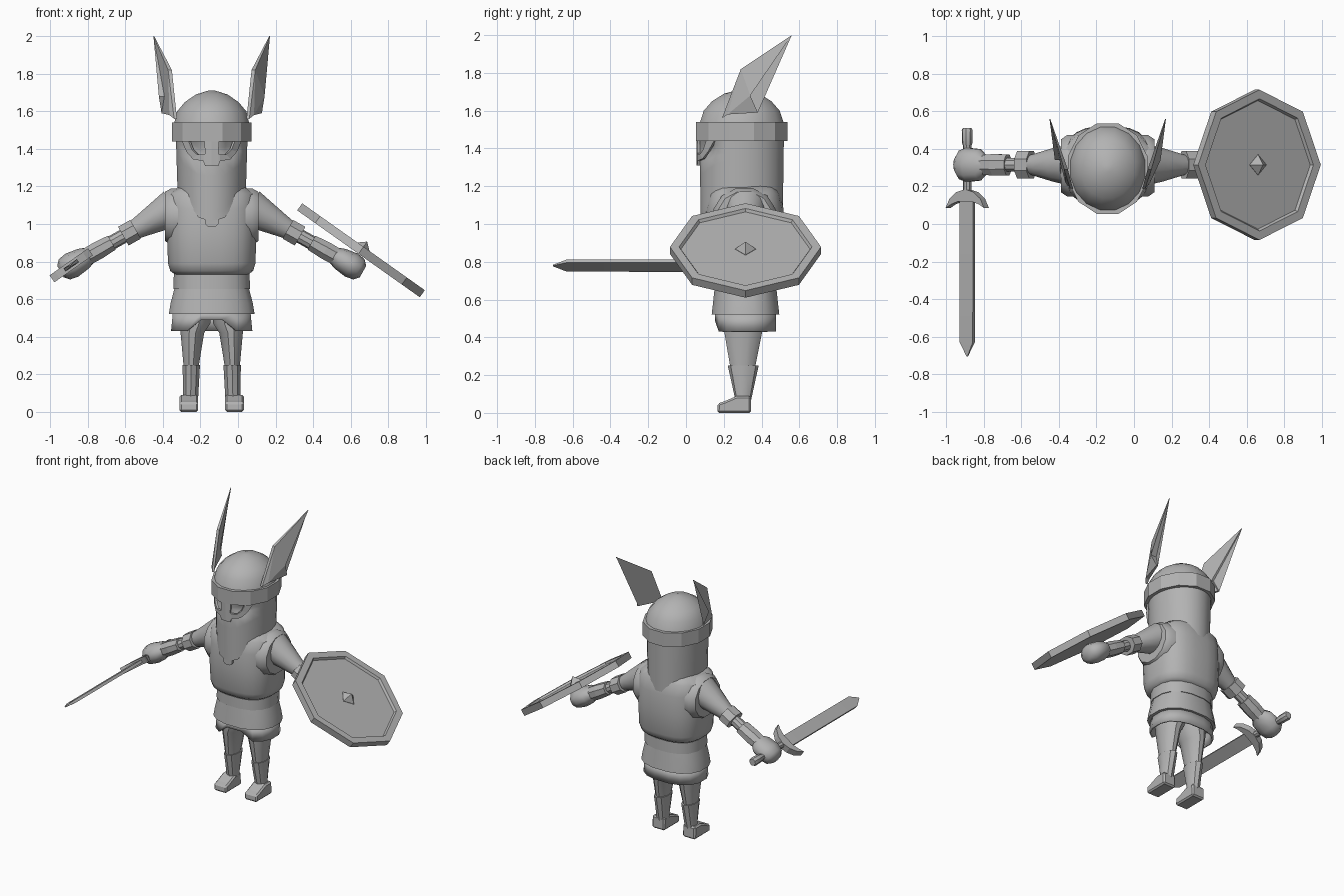
import bpy, bmesh, math
from mathutils import Vector

if "Cube" in bpy.data.objects:
    bpy.data.objects.remove(bpy.data.objects["Cube"], do_unlink=True)

grey = bpy.data.materials.new("plain grey")
grey.use_nodes = True
GREY = (0.45, 0.45, 0.45, 1)
grey.diffuse_color = GREY
grey.node_tree.nodes["Principled BSDF"].inputs["Base Color"].default_value = GREY

CX, CY = -0.14, 0.31
X, Y, Z = Vector((1, 0, 0)), Vector((0, 1, 0)), Vector((0, 0, 1))


def finish(name, bm, angle=35):
    bmesh.ops.remove_doubles(bm, verts=bm.verts, dist=0.0005)
    bmesh.ops.recalc_face_normals(bm, faces=bm.faces)
    mesh = bpy.data.meshes.new(name)
    bm.to_mesh(mesh)
    bm.free()
    mesh.materials.append(grey)
    ob = bpy.data.objects.new(name, mesh)
    bpy.context.collection.objects.link(ob)
    bpy.ops.object.select_all(action="DESELECT")
    bpy.context.view_layer.objects.active = ob
    ob.select_set(True)
    if angle:
        bpy.ops.object.shade_smooth_by_angle(angle=math.radians(angle))
    return ob


def loft(name, rings, sides=12, u=X, v=Y, phase=0.5, power=2, caps=True, warp=None, angle=35):
    """Skin of rings (centre, half size along u, half size along v)."""
    bm = bmesh.new()
    rows = []
    for c, a, b in rings:
        row = []
        for i in range(sides):
            t = math.tau * (i + phase) / sides
            cu, sv = math.cos(t), math.sin(t)
            cu = math.copysign(abs(cu) ** (2 / power), cu)
            sv = math.copysign(abs(sv) ** (2 / power), sv)
            p = Vector(c) + u * a * cu + v * b * sv
            row.append(bm.verts.new(warp(p) if warp else p))
        rows.append(row)
    for r, s in zip(rows, rows[1:]):
        for i in range(sides):
            j = (i + 1) % sides
            bm.faces.new((r[i], r[j], s[j], s[i]))
    if caps:
        bm.faces.new(rows[0])
        bm.faces.new(rows[-1])
    return finish(name, bm, angle)


def prism(name, pts, o, u, v, n, depth, angle=0):
    """Flat outline in the u, v plane, thickened along n."""
    bm = bmesh.new()
    lo, hi = [[bm.verts.new(o + u * a + v * b + n * d) for a, b in pts]
              for d in (-depth / 2, depth / 2)]
    bm.faces.new(lo)
    bm.faces.new(hi)
    for i in range(len(pts)):
        j = (i + 1) % len(pts)
        bm.faces.new((lo[i], lo[j], hi[j], hi[i]))
    return finish(name, bm, angle)


def upright(rows, y=CY):
    return [((CX, y, z), a, b) for z, a, b in rows]


# Head with beard and hair that hang to a blunt wedge front and back
def hair_shape(p):
    dx = abs(p.x - CX)
    hem = min(1.19, 1.02 + max(0, dx - 0.06) * 1.45)
    t = (1.45 - p.z) / 0.45
    q = p.copy()
    q.z = 1.45 - t * (1.45 - hem)
    if q.y < 0.2 and 1.36 < q.z < 1.42 and 0.03 < dx < 0.12:
        q.y += 0.03
    return q


head_rows = [(1.45 - 0.45 * t, 0.192 - 0.008 * t, 0.225 - 0.006 * t)
             for t in (0, 0.1, 0.2, 0.3, 0.45, 0.6, 0.75, 0.9, 1)]
loft("head_and_beard", upright(head_rows, 0.295), 24, warp=hair_shape, angle=50)
prism("beard_tip", [(-0.035, 1.03), (-0.035, 1.0), (-0.02, 0.985), (0.02, 0.985), (0.035, 1.0), (0.035, 1.03)],
      Vector((CX, 0.1, 0)), X, Z, Y, 0.04)

# Helmet
loft("helmet_dome", upright([(1.53, 0.205, 0.228), (1.6, 0.188, 0.205), (1.65, 0.145, 0.16),
                             (1.69, 0.085, 0.095), (1.71, 0.02, 0.02)], 0.295), 16, angle=50)
loft("helmet_band", upright([(1.44, 0.22, 0.25), (1.54, 0.22, 0.25)], 0.295), 12, angle=0)

# Face guard wrapped round the front of the helmet
outer = [(0, 1.31), (0.035, 1.31), (0.045, 1.335), (0.1, 1.345), (0.135, 1.385), (0.16, 1.445)]
inner = [(0, 1.375), (0.035, 1.375), (0.045, 1.37), (0.078, 1.37), (0.105, 1.395), (0.125, 1.445)]
quads = [(a, b, d, c) for a, b, c, d in zip(outer, outer[1:], inner, inner[1:])]
quads.append(((0, 1.375), (0.035, 1.375), (0.04, 1.445), (0, 1.445)))
bm = bmesh.new()
for side in (-1, 1):
    for quad in quads:
        bm.faces.new([bm.verts.new((CX + side * x, 0.295 - 0.24 * math.sqrt(1 - (x / 0.2) ** 2), z))
                      for x, z in quad])
guard = finish("face_guard", bm, 0)
guard.modifiers.new("thickness", "SOLIDIFY").thickness = 0.015

# Horns: inner outline (y, z) with a thickness at each corner
horn = [(0.19, 1.56, 0.015), (0.22, 1.58, 0.03), (0.38, 1.59, 0.012),
        (0.34, 1.68, 0.045), (0.56, 2.0, 0.004), (0.29, 1.82, 0.02)]
for side, label in ((-1, "right"), (1, "left")):
    bm = bmesh.new()
    layers = []
    for k in (0, 1):
        layers.append([bm.verts.new((CX + side * (0.185 + 0.375 * (y - 0.19) - 0.04 * (z - 1.56) + k * w), y, z))
                       for y, z, w in horn])
        bm.faces.new(layers[k])
    for i in range(len(horn)):
        j = (i + 1) % len(horn)
        bm.faces.new((layers[0][i], layers[0][j], layers[1][j], layers[1][i]))
    bmesh.ops.triangulate(bm, faces=[f for f in bm.faces if len(f.verts) > 4])
    finish(label + "_horn", bm, 0)

# Torso, belt and skirt
loft("torso", upright([(0.73, 0.195, 0.165), (0.75, 0.222, 0.19), (0.79, 0.234, 0.205), (0.95, 0.24, 0.212),
                       (1.08, 0.24, 0.208), (1.16, 0.235, 0.19), (1.2, 0.175, 0.165)]), 24, power=2.7, angle=45)
loft("belt", upright([(0.655, 0.207, 0.172), (0.735, 0.205, 0.17)], 0.315), 16, power=2.4)
loft("skirt", upright([(0.52, 0.232, 0.182), (0.58, 0.222, 0.175), (0.67, 0.198, 0.165)], 0.315), 16, power=2.4)


def notch(p):
    dx = abs(p.x - CX)
    if p.z < 0.45 and p.y < CY and dx < 0.1:
        p.z = 0.49
    return p


hem = loft("skirt_hem", upright([(0.43, 0.22, 0.165), (0.53, 0.21, 0.165)], 0.315), 16,
           power=2.4, caps=False, warp=notch)
hem.modifiers.new("thickness", "SOLIDIFY").thickness = 0.01

for side, label in ((-1, "right"), (1, "left")):
    # Leg, boot and foot
    def limb(rows):
        return [((CX + side * x, y, z), a, b) for z, x, y, a, b in rows]
    loft(label + "_leg", limb([(0.56, 0.085, 0.31, 0.09, 0.115), (0.47, 0.09, 0.305, 0.085, 0.11),
                               (0.42, 0.103, 0.303, 0.065, 0.102), (0.23, 0.11, 0.3, 0.04, 0.066)]), 12)
    loft(label + "_boot", limb([(0.25, 0.109, 0.303, 0.049, 0.082), (0.18, 0.11, 0.303, 0.046, 0.066),
                                (0.06, 0.113, 0.303, 0.042, 0.04)]), 10)
    foot = prism(label + "_foot", [(0.165, 0), (0.345, 0), (0.343, 0.09), (0.27, 0.09), (0.2, 0.06), (0.168, 0.05)],
                 Vector((CX + side * 0.122, 0, 0)), Y, Z, X, 0.1)
    foot.modifiers.new("soft_edges", "BEVEL").width = 0.01

    # Armhole rim and arm
    loft(label + "_armhole", [((CX + side * x, CY, 1.04), a, b) for x, a, b in
                              ((0.15, 0.17, 0.15), (0.215, 0.17, 0.155), (0.25, 0.145, 0.135))], 12, Y, Z)
    along = Vector((side * 0.87, 0, -0.49))
    across = Vector((side * 0.49, 0, 0.87))
    start = Vector((CX + side * 0.24, CY + 0.005, 1.065))

    def arm_part(part, rows, sides, angle=35):
        loft(label + part, [(start + along * s, a, b) for s, a, b in rows], sides, Y, across, angle=angle)
    arm_part("_sleeve", [(-0.04, 0.11, 0.105), (0.05, 0.092, 0.085), (0.15, 0.065, 0.063), (0.24, 0.042, 0.045)], 12)
    arm_part("_arm_band", [(0.19, 0.08, 0.062), (0.265, 0.08, 0.062)], 8, 0)
    arm_part("_forearm", [(0.22, 0.038, 0.038), (0.36, 0.038, 0.038)], 10)
    arm_part("_gauntlet", [(0.335, 0.06, 0.046), (0.42, 0.062, 0.052), (0.5, 0.055, 0.05)], 8, 0)
    arm_part("_fist", [(0.47, 0.05, 0.045), (0.51, 0.088, 0.06), (0.58, 0.095, 0.07),
                       (0.625, 0.08, 0.062), (0.65, 0.045, 0.035)], 10, 45)

# Sword held forward, its flat tilted
tilt = math.radians(35)
wide = Vector((math.cos(tilt), 0, math.sin(tilt)))
thin = Vector((-math.sin(tilt), 0, math.cos(tilt)))
grip = Vector((-0.888, 0, 0.78))


def sword_part(name, rows, sides):
    loft(name, [(grip + Y * y, a, b) for y, a, b in rows], sides, wide, thin)


sword_part("sword_blade", [(0.13, 0.062, 0.014), (-0.63, 0.06, 0.014), (-0.705, 0.004, 0.004)], 4)
sword_part("sword_grip", [(0.14, 0.022, 0.022), (0.43, 0.022, 0.022)], 8)
sword_part("sword_pommel", [(0.4, 0.018, 0.018), (0.43, 0.028, 0.028), (0.5, 0.03, 0.03), (0.51, 0.024, 0.024)], 8)
half = [(0.045, 0.12), (0.09, 0.105), (0.125, 0.085), (0.1, 0.135), (0.055, 0.17)]
prism("sword_guard", half + [(0, 0.185)] + [(-a, b) for a, b in reversed(half)], grip, wide, Y, thin, 0.045)

# Shield: eight sides, raised rim, recessed face and a small boss
slope = Vector((0.816, 0, -0.578))
out = Vector((0.578, 0, 0.816))
centre = Vector((0.655, CY + 0.005, 0.86))


def shield_part(name, rows, sides):
    loft(name, [(centre + out * h, r, r) for h, r in rows], sides, slope, Y, phase=0, angle=0)


shield_part("shield", [(-0.023, 0.4), (0.023, 0.4), (0.023, 0.352), (0.008, 0.342)], 8)
shield_part("shield_boss", [(0.0, 0.055), (0.01, 0.055), (0.055, 0.002)], 4)
